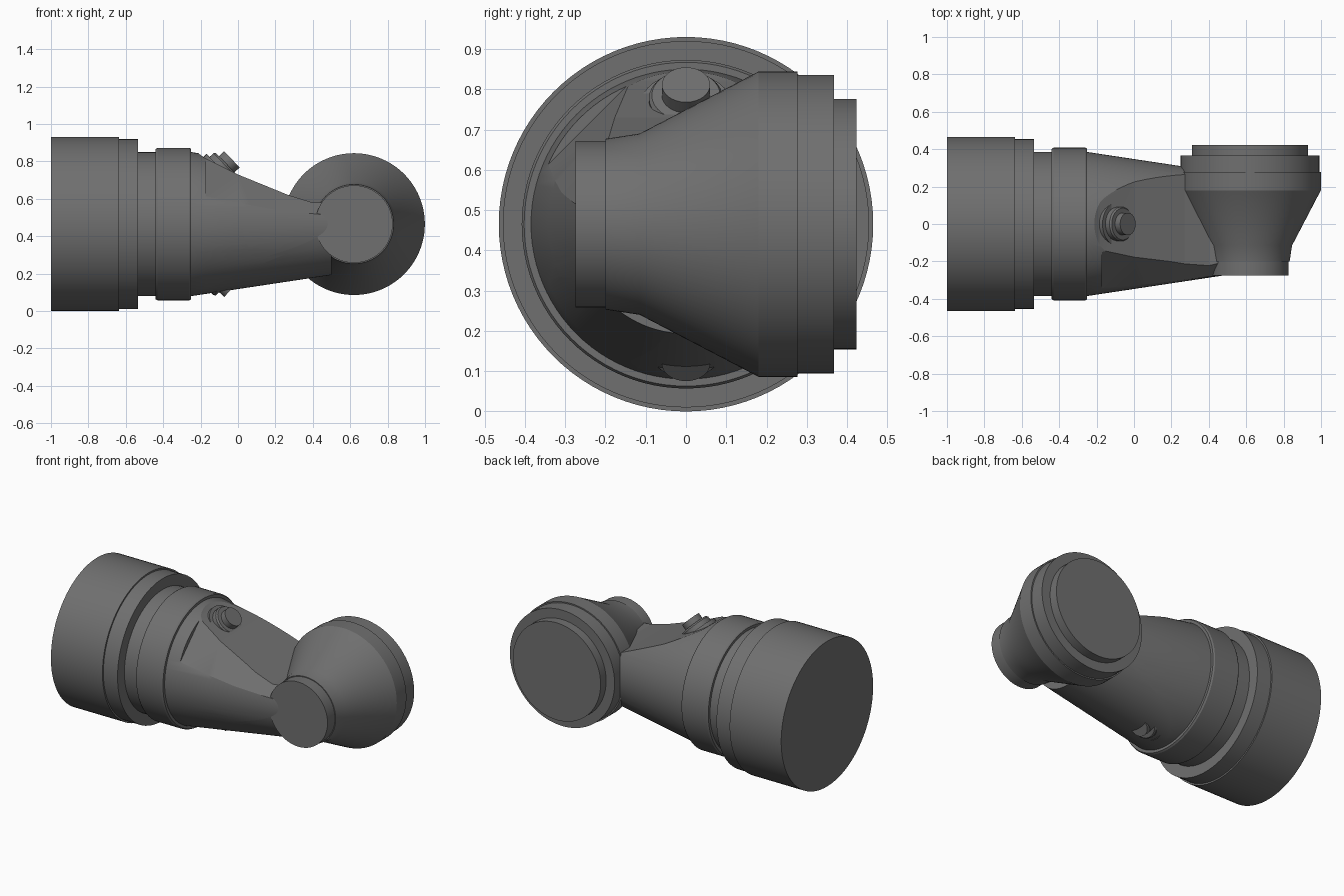
import bpy, bmesh, math
from mathutils import Matrix, Vector

cube = bpy.data.objects.get("Cube")
if cube:
    bpy.data.objects.remove(cube, do_unlink=True)

AXIS_Z = 0.465
CENTRE = Matrix.Translation((0, 0, AXIS_Z))

grey = bpy.data.materials.new("dark grey metal")
grey.use_nodes = True
COLOUR = (0.16, 0.16, 0.16, 1)
grey.diffuse_color = COLOUR
grey.node_tree.nodes["Principled BSDF"].inputs["Base Color"].default_value = COLOUR


def make_object(name, bm):
    bmesh.ops.recalc_face_normals(bm, faces=bm.faces)
    mesh = bpy.data.meshes.new(name)
    bm.to_mesh(mesh)
    bm.free()
    mesh.materials.append(grey)
    obj = bpy.data.objects.new(name, mesh)
    bpy.context.collection.objects.link(obj)
    return obj


def smooth(obj):
    bpy.ops.object.select_all(action='DESELECT')
    obj.select_set(True)
    bpy.context.view_layer.objects.active = obj
    bpy.ops.object.shade_smooth_by_angle(angle=math.radians(25))


def lathe(name, profile, matrix, sides=96):
    """Closed solid of revolution about local z from (height, radius) points."""
    bm = bmesh.new()
    rings = []
    for h, r in profile:
        rings.append([bm.verts.new((r * math.cos(2 * math.pi * i / sides),
                                    r * math.sin(2 * math.pi * i / sides), h))
                      for i in range(sides)])
    for a, b in zip(rings, rings[1:]):
        for i in range(sides):
            j = (i + 1) % sides
            bm.faces.new((a[i], a[j], b[j], b[i]))
    bm.faces.new(rings[0])
    bm.faces.new(rings[-1])
    bm.transform(matrix)
    obj = make_object(name, bm)
    smooth(obj)
    return obj


def cutter(name, surface, angle):
    """Prism removing everything outside a surface of (x, distance) points."""
    bm = bmesh.new()
    outline = surface + [(surface[-1][0], 0.7), (surface[0][0], 0.7)]
    face = bm.faces.new([bm.verts.new((x, -0.6, d)) for x, d in outline])
    ext = bmesh.ops.extrude_face_region(bm, geom=[face])
    moved = [v for v in ext["geom"] if isinstance(v, bmesh.types.BMVert)]
    bmesh.ops.translate(bm, verts=moved, vec=(0, 1.2, 0))
    bm.transform(CENTRE @ Matrix.Rotation(math.radians(angle), 4, 'X'))
    obj = make_object(name, bm)
    obj.hide_render = True
    obj.hide_viewport = True
    return obj


# Stepped round sleeve lying along x
along_x = CENTRE @ Matrix.Rotation(math.pi / 2, 4, 'Y')
lathe("sleeve", [(-1, 0.465), (-0.635, 0.465), (-0.635, 0.455), (-0.535, 0.455),
                 (-0.535, 0.385), (-0.44, 0.385), (-0.44, 0.402), (-0.43, 0.408),
                 (-0.26, 0.408), (-0.25, 0.402), (-0.25, 0.38)], along_x)

# Tapered neck, trimmed to flats
neck = lathe("neck", [(-0.3, 0.385), (-0.25, 0.385), (0.5, 0.272)], along_x)
sloped = [(-0.22, 0.385), (-0.18, 0.355), (0, 0.265), (0.27, 0.155), (0.4, 0.115), (0.6, 0.115)]
diagonal = [(-0.17, 0.347), (0.2, 0.272), (0.6, 0.205)]
front = [(0.02, 0.347), (0.06, 0.312), (0.12, 0.275), (0.6, 0.275)]
cuts = [("top_flat", sloped, 0), ("bottom_flat", sloped, 180),
        ("upper_diagonal", diagonal, 45), ("lower_diagonal", diagonal, 135),
        ("front_flat", front, 90)]
for name, surface, angle in cuts:
    mod = neck.modifiers.new(name, 'BOOLEAN')
    mod.operation = 'DIFFERENCE'
    mod.solver = 'EXACT'
    mod.object = cutter(name + "_cutter", surface, angle)
bpy.context.view_layer.update()
evaluated = neck.evaluated_get(bpy.context.evaluated_depsgraph_get())
trimmed = bpy.data.meshes.new_from_object(evaluated)
neck.modifiers.clear()
neck.data = trimmed
smooth(neck)
for name, _, _ in cuts:
    bpy.data.objects.remove(bpy.data.objects[name + "_cutter"], do_unlink=True)

# Flared cup with its axis along y
along_y = Matrix.Translation((0.62, 0, AXIS_Z)) @ Matrix.Rotation(-math.pi / 2, 4, 'X')
lathe("cup", [(-0.275, 0.207), (-0.2, 0.207), (-0.2, 0.212), (-0.115, 0.225),
              (0.18, 0.379), (0.277, 0.379), (0.277, 0.371), (0.367, 0.371),
              (0.367, 0.311), (0.423, 0.311)], along_y)

# Bolt with washer and boss on each sloped flat
for side, sign in (("upper", 1), ("lower", -1)):
    axis = Vector((0.72, 0, 0.69 * sign))
    place = (Matrix.Translation((-0.06, 0, AXIS_Z + 0.32 * sign))
             @ axis.to_track_quat('Z', 'Y').to_matrix().to_4x4())
    lathe(side + "_bolt", [(-0.12, 0.115), (-0.04, 0.115), (-0.04, 0.092), (-0.01, 0.092),
                           (0, 0.085), (0, 0.06), (0.038, 0.06)], place, 32)
